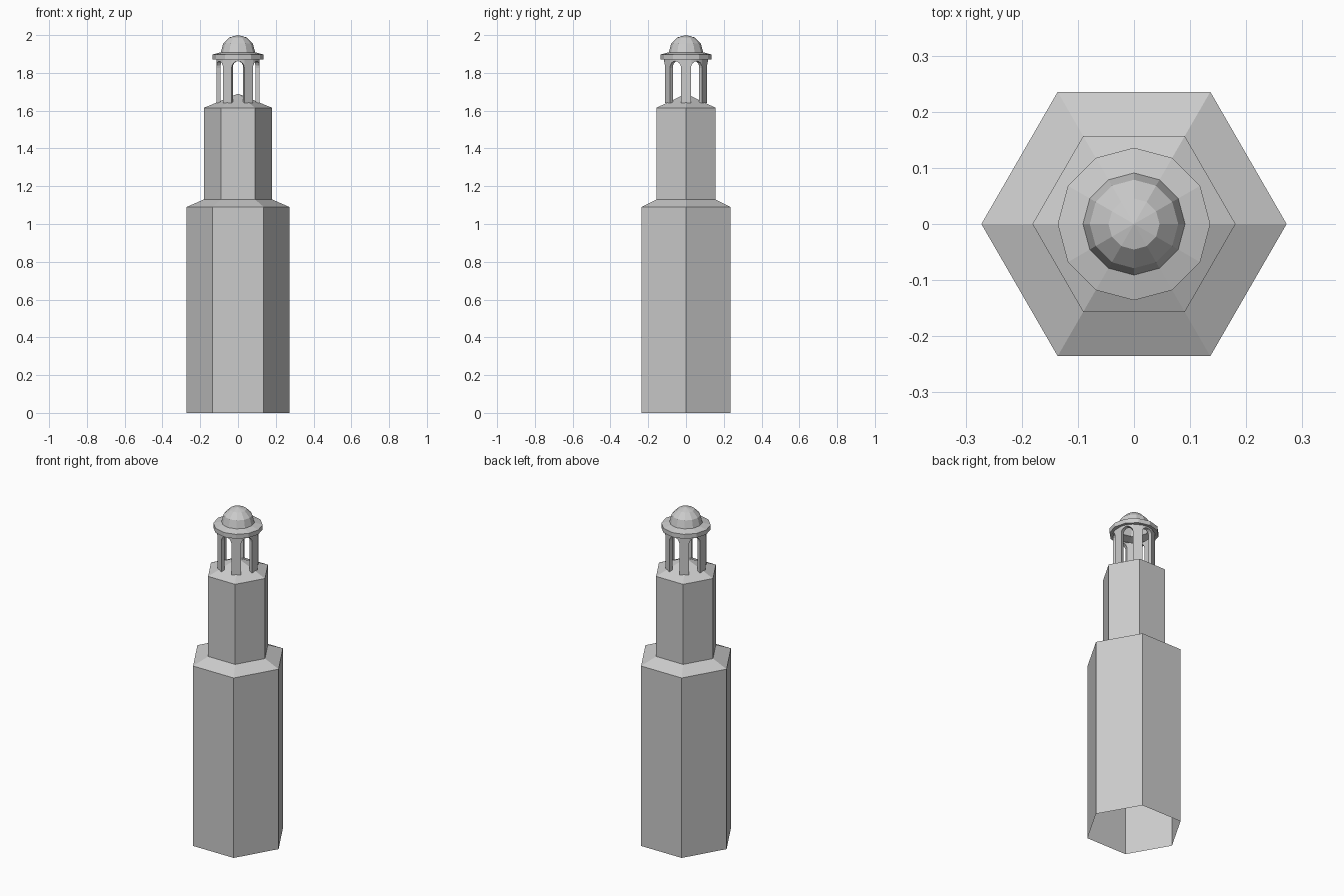
import bpy, bmesh
from math import sin, cos, pi, radians

if "Cube" in bpy.data.objects:
    bpy.data.objects.remove(bpy.data.objects["Cube"])


def finish(name, bm):
    bmesh.ops.remove_doubles(bm, verts=bm.verts, dist=1e-5)
    bmesh.ops.recalc_face_normals(bm, faces=bm.faces)
    mesh = bpy.data.meshes.new(name)
    bm.to_mesh(mesh)
    bm.free()
    obj = bpy.data.objects.new(name, mesh)
    bpy.context.collection.objects.link(obj)
    return obj


def lathe(name, profile, sides):
    """Spin an (r, z) profile around z with flat sides."""
    bm = bmesh.new()
    verts = [bm.verts.new((r, 0, z)) for r, z in profile]
    edges = [bm.edges.new(p) for p in zip(verts, verts[1:])]
    bmesh.ops.spin(bm, geom=verts + edges, cent=(0, 0, 0), axis=(0, 0, 1),
                   angle=2 * pi, steps=sides, use_duplicate=False)
    bmesh.ops.dissolve_degenerate(bm, dist=1e-6, edges=bm.edges)
    return finish(name, bm)


# Hexagonal shaft, open underneath
lathe("lower_tower", [(0.272, 0), (0.272, 1.09), (0.181, 1.13)], 6)
lathe("upper_tower", [(0.181, 1.13), (0.181, 1.615)], 6)
lathe("tower_roof", [(0.181, 1.615), (0, 1.69)], 6)

# Lantern arcade: six columns joined by round arches
R_OUT, R_IN, Z_FOOT, Z_SPRING, Z_TOP = 0.116, 0.095, 1.64, 1.827, 1.872
HALF_OPEN, ARCH_RISE, STEPS = radians(17), 0.035, 8


def prism(bm, outline):
    """Wrap an (angle, z) outline round the lantern and give it thickness."""
    rings = [[bm.verts.new((r * cos(a), r * sin(a), z)) for a, z in outline]
             for r in (R_OUT, R_IN)]
    n = len(outline)
    for ring in rings:
        bm.faces.new(ring)
    for i in range(n):
        j = (i + 1) % n
        bm.faces.new((rings[0][i], rings[0][j], rings[1][j], rings[1][i]))


bm = bmesh.new()
for k in range(6):
    c = radians(60 * k)
    h = radians(30) - HALF_OPEN
    prism(bm, [(c - h, Z_FOOT), (c + h, Z_FOOT), (c + h, Z_SPRING), (c + h, Z_TOP),
               (c - h, Z_TOP), (c - h, Z_SPRING)])
    mid = c + radians(30)
    arc = [(mid - HALF_OPEN * cos(pi * i / STEPS),
            Z_SPRING + ARCH_RISE * sin(pi * i / STEPS)) for i in range(STEPS + 1)]
    for (a0, z0), (a1, z1) in zip(arc, arc[1:]):
        prism(bm, [(a0, z0), (a1, z1), (a1, Z_TOP), (a0, Z_TOP)])
finish("lantern_arcade", bm)

# Twelve-sided cornice and dome
lathe("cornice", [(R_IN, 1.87), (0.136, 1.87), (0.136, 1.897), (0.088, 1.91)], 12)
lathe("dome", [(0.091 * cos(radians(t)), 1.909 + 0.091 * sin(radians(t)))
               for t in (0, 30, 60)] + [(0, 2.0)], 12)
